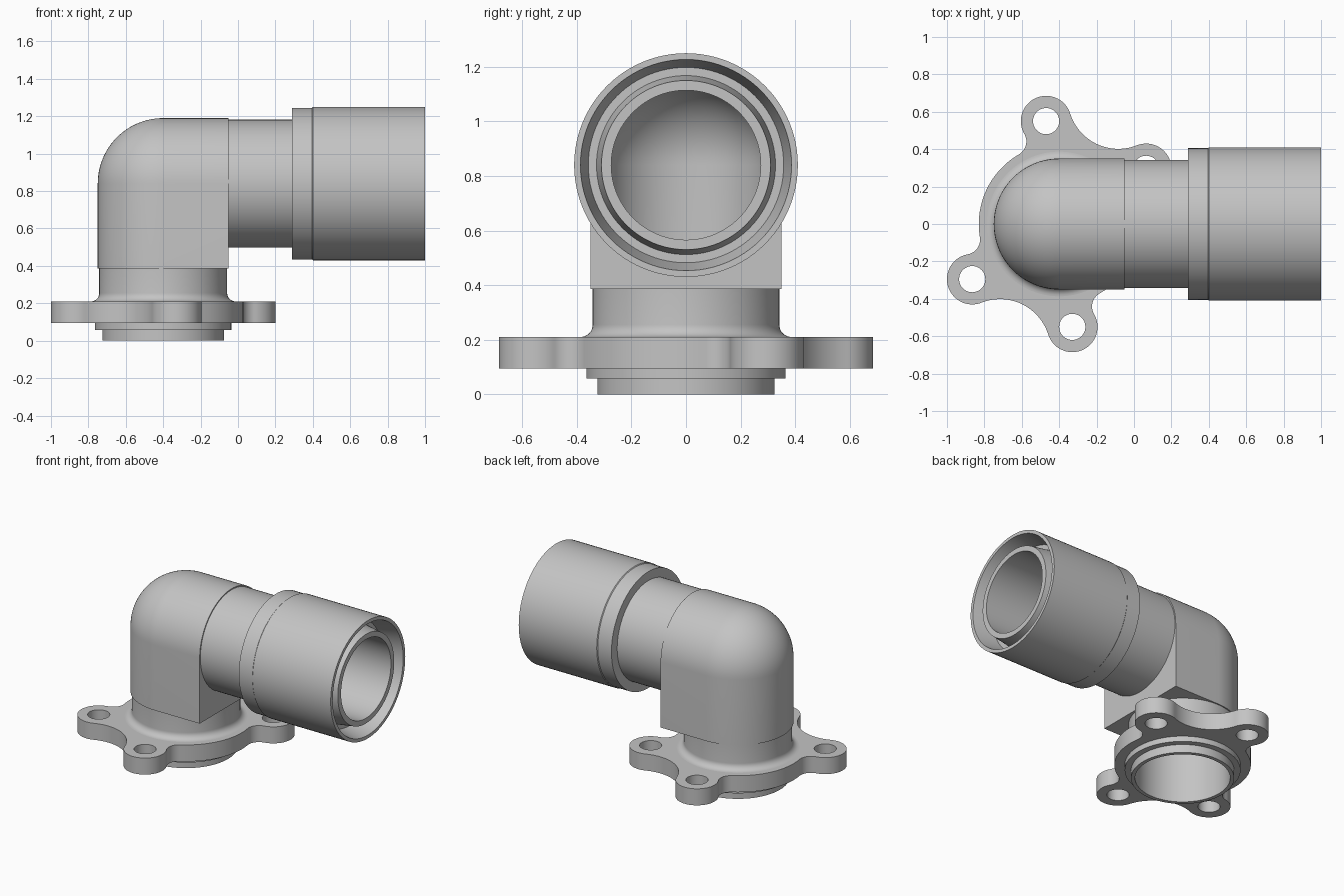
import bpy, bmesh, math
from mathutils import Vector, Matrix

if "Cube" in bpy.data.objects:
    bpy.data.objects.remove(bpy.data.objects["Cube"])

CX, CZ = -0.40, 0.84          # upright axis x, outlet axis height
SEG = 96

metal = bpy.data.materials.new("light_grey_metal")
metal.diffuse_color = (0.55, 0.55, 0.55, 1)
metal.use_nodes = True
metal.node_tree.nodes["Principled BSDF"].inputs["Base Color"].default_value = metal.diffuse_color


def finish(ob, angle=30):
    ob.data.materials.clear()
    ob.data.materials.append(metal)
    bpy.ops.object.select_all(action='DESELECT')
    ob.select_set(True)
    bpy.context.view_layer.objects.active = ob
    bpy.ops.object.shade_smooth_by_angle(angle=math.radians(angle))


def add_mesh(name, bm):
    bmesh.ops.remove_doubles(bm, verts=bm.verts[:], dist=1e-5)
    bmesh.ops.recalc_face_normals(bm, faces=bm.faces[:])
    me = bpy.data.meshes.new(name)
    bm.to_mesh(me)
    bm.free()
    ob = bpy.data.objects.new(name, me)
    bpy.context.collection.objects.link(ob)
    return ob


def revolve(name, profile, matrix, closed=True):
    """Turn (radius, height) points around the local z axis."""
    bm = bmesh.new()
    rings = []
    for i in range(SEG):
        a = math.tau * i / SEG
        rings.append([bm.verts.new(matrix @ Vector((r * math.cos(a), r * math.sin(a), h)))
                      for r, h in profile])
    n = len(profile)
    for i in range(SEG):
        p, q = rings[i], rings[(i + 1) % SEG]
        for j in range(n if closed else n - 1):
            k = (j + 1) % n
            bm.faces.new((p[j], q[j], q[k], p[k]))
    return add_mesh(name, bm)


UPRIGHT = Matrix.Translation((CX, 0, 0))
OUTLET = Matrix.Translation((0, 0, CZ)) @ Matrix.Rotation(math.pi / 2, 4, 'Y')

# Spigot, seat ring and filleted neck, hollow
fillet = [(0.387 - 0.045 * math.sin(t), 0.255 - 0.045 * math.cos(t))
          for t in [math.pi / 2 * i / 8 for i in range(9)]]
neck = revolve("spigot_and_neck",
               [(0.30, 0.0), (0.325, 0.0), (0.325, 0.057), (0.365, 0.057), (0.365, 0.15),
                (0.387, 0.15)] + fillet + [(0.342, 0.385), (0.30, 0.385)], UPRIGHT)
finish(neck)

# Outlet tube with stepped sleeve and a tapered groove around the inner lip
outlet = revolve("outlet_sleeve",
                 [(0.274, -0.05), (0.274, 0.985), (0.31, 0.985), (0.328, 0.86), (0.358, 0.86),
                  (0.387, 1.0), (0.41, 1.0), (0.41, 0.40), (0.405, 0.395), (0.405, 0.29),
                  (0.342, 0.29), (0.342, -0.05)], OUTLET)
finish(outlet, 25)

# Elbow body: D-shaped column closing into a half capsule
R, END = 0.35, -0.05


def d_loop(r, z):
    arc = [math.pi / 2 + math.pi * i / 48 for i in range(49)]
    pts = [(CX + r * math.cos(a), r * math.sin(a), z) for a in arc]
    return pts + [(END, -r, z), (END, r, z)]


bm = bmesh.new()
levels = [(R, 0.385)] + [(R * math.cos(t), CZ + R * math.sin(t))
                         for t in [math.pi / 2 * i / 24 for i in range(25)]]
loops = [[bm.verts.new(p) for p in d_loop(r, z)] for r, z in levels]
for lo, hi in zip(loops, loops[1:]):
    for j in range(len(lo)):
        k = (j + 1) % len(lo)
        if j == len(lo) - 2:
            continue                      # flat outlet face is made in one piece
        bm.faces.new((lo[j], lo[k], hi[k], hi[j]))
bm.faces.new(loops[0][::-1])
bm.faces.new([l[-2] for l in loops] + [l[-1] for l in loops[-2::-1]])
body = add_mesh("elbow_body", bm)

# Bores cut through the elbow
dome = [(0.30 * math.cos(t), CZ + 0.30 * math.sin(t))
        for t in [math.pi / 2 * i / 16 for i in range(17)]]
cutters = [revolve("upright_bore_cutter", [(0.0, 0.2), (0.30, 0.2)] + dome, UPRIGHT, False),
           revolve("outlet_bore_cutter",
                   [(0.0, CX), (0.274, CX), (0.274, 0.2), (0.0, 0.2)], OUTLET, False)]
bpy.context.view_layer.objects.active = body
for c in cutters:
    c.hide_render = True
    mod = body.modifiers.new("bore", 'BOOLEAN')
    mod.operation, mod.solver, mod.object = 'DIFFERENCE', 'EXACT', c
    bpy.ops.object.modifier_apply(modifier=mod.name)
for c in cutters:
    bpy.data.objects.remove(c)
finish(body)

# Flange outline: disc and four lugs joined clockwise by tangent fillets
disc = (Vector((0, 0)), 0.43)
lug_a, lug_b = Vector((-0.07, 0.55)), Vector((0.465, 0.295))
LUG, HOLE = 0.135, 0.07
chain = [disc, (lug_a, LUG), (lug_b, LUG), disc, (-lug_a, LUG), (-lug_b, LUG)]
blend = [0.08, 0.27, 0.08] * 2


def tangent_centre(c1, r1, c2, r2, r):
    d = c2 - c1
    u = d.normalized()
    a = (d.length_squared + (r1 + r) ** 2 - (r2 + r) ** 2) / (2 * d.length)
    h = math.sqrt((r1 + r) ** 2 - a * a)
    return c1 + u * a + Vector((-u.y, u.x)) * h


def arc(c, r, p, q, sign):
    a0 = math.atan2(p.y - c.y, p.x - c.x)
    sweep = (sign * (math.atan2(q.y - c.y, q.x - c.x) - a0)) % math.tau
    n = max(4, int(sweep * 14))
    return [c + r * Vector((math.cos(a0 + sign * sweep * i / n),
                            math.sin(a0 + sign * sweep * i / n))) for i in range(n)]


joins = []
for i, r in enumerate(blend):
    (c1, r1), (c2, r2) = chain[i], chain[(i + 1) % 6]
    f = tangent_centre(c1, r1, c2, r2, r)
    joins.append((f, r, c1 + (f - c1).normalized() * r1, c2 + (f - c2).normalized() * r2))
outline = []
for i, (c, r) in enumerate(chain):
    f, fr, start, end = joins[i]
    outline += arc(c, r, joins[i - 1][3], start, -1)
    outline += arc(f, fr, start, end, 1)


def circle(c, r, n):
    return [c + r * Vector((math.cos(math.tau * i / n), math.sin(math.tau * i / n)))
            for i in range(n)]


# Flange plate with bolt holes and centre opening
cu = bpy.data.curves.new("flange", 'CURVE')
cu.dimensions, cu.fill_mode, cu.extrude = '2D', 'BOTH', 0.0575
holes = [circle(s * p, HOLE, 40) for p in (lug_a, lug_b) for s in (1, -1)]
for pts in [outline, circle(Vector((0, 0)), 0.35, SEG)] + holes:
    sp = cu.splines.new('POLY')
    sp.points.add(len(pts) - 1)
    for v, p in zip(sp.points, pts):
        v.co = (p.x, p.y, 0, 1)
    sp.use_cyclic_u = True
flange = bpy.data.objects.new("flange", cu)
bpy.context.collection.objects.link(flange)
flange.location = (CX, 0, 0.1525)
bpy.ops.object.select_all(action='DESELECT')
flange.select_set(True)
bpy.context.view_layer.objects.active = flange
bpy.ops.object.convert(target='MESH')
flange = bpy.context.view_layer.objects.active
finish(flange)
